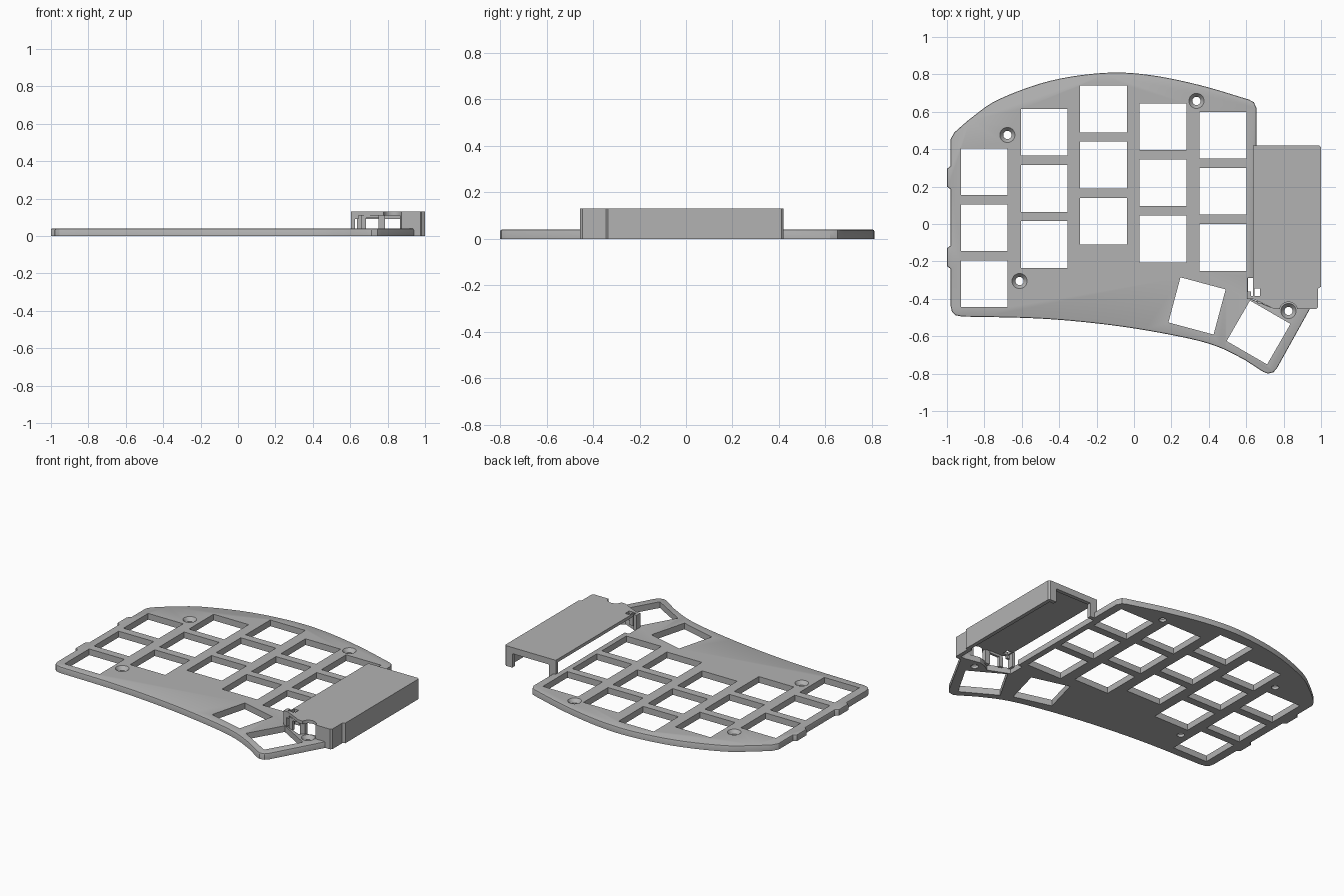
import bpy, bmesh, math
from mathutils import Vector

if "Cube" in bpy.data.objects:
    bpy.data.objects.remove(bpy.data.objects["Cube"], do_unlink=True)

gray = bpy.data.materials.new("plain gray")
gray.use_nodes = True
gray.diffuse_color = (0.45, 0.45, 0.45, 1)
gray.node_tree.nodes["Principled BSDF"].inputs["Base Color"].default_value = gray.diffuse_color

THICK, TOP, KEY = 0.04, 0.13, 0.25


def finish(name, bm):
    bmesh.ops.recalc_face_normals(bm, faces=bm.faces)
    mesh = bpy.data.meshes.new(name)
    bm.to_mesh(mesh)
    bm.free()
    mesh.materials.append(gray)
    ob = bpy.data.objects.new(name, mesh)
    bpy.context.collection.objects.link(ob)
    return ob


def prism(name, pts, z0, z1, chamfer=0):
    """Extrude a closed outline, optionally chamfering its upper rim."""
    bm = bmesh.new()
    base = bm.faces.new([bm.verts.new((x, y, z0)) for x, y in pts])
    ext = bmesh.ops.extrude_face_region(bm, geom=[base])["geom"]
    bmesh.ops.translate(bm, vec=(0, 0, z1 - z0),
                        verts=[v for v in ext if isinstance(v, bmesh.types.BMVert)])
    if chamfer:
        rim = [e for e in bm.edges if all(v.co.z > z1 - 1e-5 for v in e.verts)]
        bmesh.ops.bevel(bm, geom=rim, offset=chamfer, segments=2, profile=0.5,
                        affect='EDGES', clamp_overlap=True)
    return finish(name, bm)


def box(name, x0, x1, y0, y1, z0, z1):
    return prism(name, [(x0, y0), (x1, y0), (x1, y1), (x0, y1)], z0, z1)


def round_cutter(x, y, r0, r1, z0, z1):
    bm = bmesh.new()
    bmesh.ops.create_cone(bm, cap_ends=True, segments=32, radius1=r0, radius2=r1, depth=z1 - z0)
    bmesh.ops.translate(bm, verts=bm.verts, vec=(x, y, (z0 + z1) / 2))
    return finish("cutter", bm)


def square_cutter(x, y, degrees=0):
    pts = []
    for i in range(4):
        a = math.radians(degrees + 45 + 90 * i)
        r = KEY / math.sqrt(2)
        pts.append((x + r * math.cos(a), y + r * math.sin(a)))
    return prism("cutter", pts, -0.1, 0.2)


def cut(ob, cutter):
    mod = ob.modifiers.new("cut", 'BOOLEAN')
    mod.operation, mod.solver, mod.object = 'DIFFERENCE', 'EXACT', cutter
    bpy.context.view_layer.objects.active = ob
    bpy.ops.object.modifier_apply(modifier=mod.name)
    bpy.data.objects.remove(cutter, do_unlink=True)


def smooth_path(pts, steps=5):
    """Catmull-Rom samples through the points."""
    p = [Vector(q) for q in pts]
    p = [2 * p[0] - p[1]] + p + [2 * p[-1] - p[-2]]
    out = []
    for a, b, c, d in zip(p, p[1:], p[2:], p[3:]):
        for i in range(steps):
            t = i / steps
            out.append(tuple(0.5 * (2 * b + (c - a) * t + (2 * a - 5 * b + 4 * c - d) * t * t
                                    + (3 * b - a - 3 * c + d) * t ** 3)))
    return out + [tuple(pts[-1])]


# Switch plate outline: arched back, right edge, thumb corner, curved front, left tabs
back_arc = smooth_path([(-0.96, 0.49), (-0.86, 0.575), (-0.72, 0.668), (-0.45, 0.765), (-0.158, 0.808),
                        (0.08, 0.797), (0.35, 0.743), (0.615, 0.665)])
right_side = [(0.64, 0.652), (0.655, 0.62), (0.655, 0.40), (0.64, 0.40), (0.64, -0.29),
              (0.61, -0.29), (0.61, -0.395), (0.65, -0.41), (0.745, -0.45), (0.78, -0.425),
              (0.83, -0.41), (0.93, -0.43), (0.94, -0.455)]
thumb_corner = [(0.765, -0.77), (0.745, -0.793), (0.715, -0.80), (0.69, -0.79)]
front_arc = smooth_path([(0.59, -0.725), (0.457, -0.66), (0.297, -0.613), (0, -0.558),
                         (-0.29, -0.522), (-0.56, -0.503), (-0.92, -0.495)])
left_side = [(-0.955, -0.488), (-0.973, -0.47), (-0.98, -0.44)]
for low, high in ((-0.24, -0.115), (0.185, 0.31)):
    left_side += [(-0.98, low), (-1, low + 0.015), (-1, high - 0.015), (-0.98, high)]
left_side.append((-0.98, 0.455))
plate = prism("switch_plate", back_arc + right_side + thumb_corner + front_arc + left_side,
              0, THICK, 0.01)

# Key openings: five staggered columns of three, then two turned thumb keys
columns = [(-0.80, -0.02), (-0.48, 0.19), (-0.163, 0.315), (0.155, 0.22), (0.476, 0.175)]
for x, middle in columns:
    for row in (-1, 0, 1):
        cut(plate, square_cutter(x, middle + 0.3 * row))
cut(plate, square_cutter(0.337, -0.438, -15))
cut(plate, square_cutter(0.666, -0.58, -30))

# Countersunk screw holes
for x, y in ((-0.677, 0.476), (0.334, 0.658), (-0.612, -0.305), (0.826, -0.465)):
    cut(plate, round_cutter(x, y, 0.022, 0.022, -0.1, 0.1))
    cut(plate, round_cutter(x, y, 0.018, 0.042, 0.012, THICK + 0.002))

# Controller cover: roof with a scallop over the screw and a small window
roof = prism("cover_roof", [(0.635, 0.42), (0.99, 0.42), (1, 0.41), (1, -0.335), (0.985, -0.345),
                            (0.985, -0.445), (0.975, -0.455), (0.75, -0.455), (0.69, -0.425),
                            (0.635, -0.40)], 0.11, TOP)
cut(roof, round_cutter(0.826, -0.465, 0.048, 0.048, 0.05, 0.2))
cut(roof, box("cutter", 0.643, 0.675, -0.385, -0.345, 0.05, 0.2))

# Cover walls, open on the plate side and underneath
side_wall = prism("cover_side_wall", [(0.975, 0.42), (0.99, 0.42), (1, 0.41), (1, -0.335),
                                      (0.985, -0.345), (0.985, -0.445), (0.975, -0.455),
                                      (0.96, -0.455), (0.96, -0.33), (0.975, -0.32)], 0, 0.112)
box("cover_back_lintel", 0.635, 0.98, 0.395, 0.42, 0.09, 0.112)
box("cover_back_inner_leg", 0.635, 0.685, 0.395, 0.42, 0, 0.092)
box("cover_back_outer_leg", 0.945, 0.98, 0.395, 0.42, 0, 0.092)
front_wall = box("cover_front_wall", 0.865, 0.965, -0.455, -0.43, 0, 0.112)
cut(front_wall, round_cutter(0.826, -0.465, 0.048, 0.048, 0.03, 0.2))

# Front clip details beside the thumb keys
box("front_post", 0.752, 0.785, -0.44, -0.415, 0.02, 0.112)
box("front_lintel", 0.66, 0.755, -0.425, -0.41, 0.095, 0.112)
box("front_inner_post", 0.66, 0.685, -0.425, -0.405, 0.03, 0.097)
box("clip_post", 0.605, 0.625, -0.40, -0.36, 0.03, TOP)
box("clip_arm", 0.62, 0.645, -0.40, -0.385, 0.09, TOP)

# Crisp edges with smooth curves
for ob in (plate, roof, front_wall):
    bpy.ops.object.select_all(action='DESELECT')
    ob.select_set(True)
    bpy.context.view_layer.objects.active = ob
    bpy.ops.object.shade_smooth_by_angle(angle=math.radians(25))
